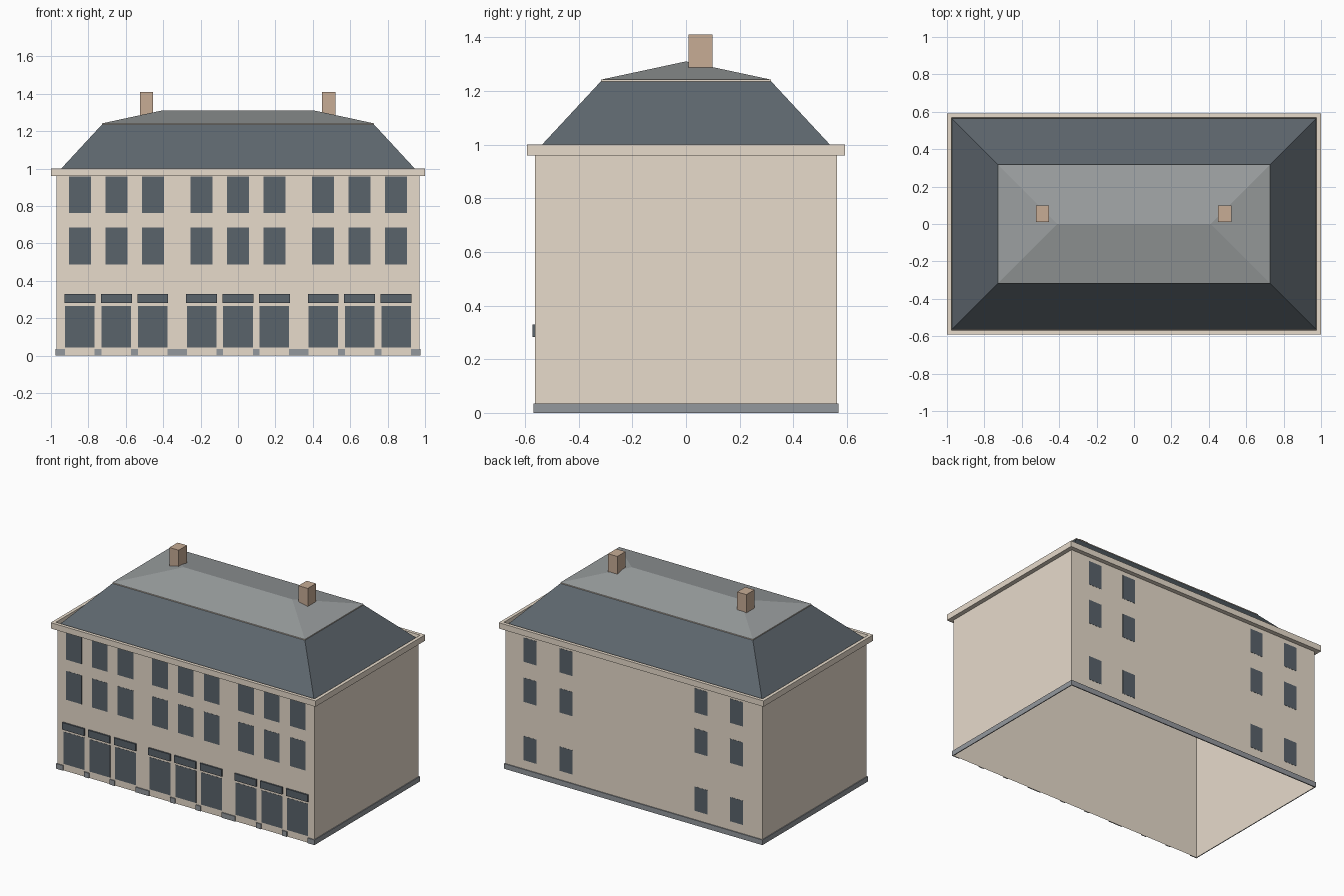
import bpy, bmesh

if "Cube" in bpy.data.objects:
    bpy.data.objects.remove(bpy.data.objects["Cube"])


def material(name, rgb):
    lin = [((c / 255 + 0.055) / 1.055) ** 2.4 for c in rgb]
    m = bpy.data.materials.new(name)
    m.diffuse_color = (*lin, 1)
    m.use_nodes = True
    m.node_tree.nodes["Principled BSDF"].inputs["Base Color"].default_value = m.diffuse_color
    return m


STONE = material("warm stone", (231, 219, 203))
GLASS = material("dark glass", (90, 99, 107))
SLATE = material("blue slate", (94, 103, 110))
ZINC = material("grey zinc", (154, 158, 159))
BASE = material("grey plinth stone", (148, 152, 157))
BRICK = material("chimney brick", (199, 172, 149))


def finish(name, bm, mat):
    bmesh.ops.remove_doubles(bm, verts=bm.verts, dist=1e-5)
    bmesh.ops.recalc_face_normals(bm, faces=bm.faces)
    me = bpy.data.meshes.new(name)
    bm.to_mesh(me)
    bm.free()
    me.materials.append(mat)
    ob = bpy.data.objects.new(name, me)
    bpy.context.collection.objects.link(ob)
    return ob


def add_box(bm, x0, x1, y0, y1, z0, z1):
    vs = bmesh.ops.create_cube(bm, size=1)["verts"]
    for v in vs:
        v.co = (x1 if v.co.x > 0 else x0,
                y1 if v.co.y > 0 else y0,
                z1 if v.co.z > 0 else z0)


def boxes(name, mat, items):
    bm = bmesh.new()
    for b in items:
        add_box(bm, *b)
    return finish(name, bm, mat)


def loft(name, mat, rings, loop=False):
    """Join rectangles (half x, half y, z) into an open shell or a closed loop."""
    bm = bmesh.new()
    vr = [[bm.verts.new((sx * hx, sy * hy, z))
           for sx, sy in ((-1, -1), (1, -1), (1, 1), (-1, 1))]
          for hx, hy, z in rings]
    pairs = list(zip(vr, vr[1:])) + ([(vr[-1], vr[0])] if loop else [])
    for a, b in pairs:
        for i in range(4):
            j = (i + 1) % 4
            bm.faces.new((a[i], a[j], b[j], b[i]))
    return finish(name, bm, mat)


HX, HY = 0.97, 0.562
E = 0.0004  # gap that keeps plates off the wall

# Hollow walls and open cornice forming a gutter
loft("walls", STONE, [(HX, HY, 0), (HX, HY, 0.96)])
loft("cornice", STONE, [(1, 0.592, 0.96), (1, 0.592, 1.0),
                        (0.977, 0.569, 1.0), (HX, HY, 0.96)], loop=True)

# Two-stage roof with a thin trim at the break
loft("mansard_roof", SLATE, [(0.975, 0.566, 0.968), (0.727, 0.317, 1.236)])
loft("roof_trim", STONE, [(0.727, 0.317, 1.236), (0.727, 0.317, 1.242)])
loft("upper_roof", ZINC, [(0.727, 0.317, 1.242), (0.41, 0, 1.31)])

# Chimneys
for side, x in (("left", -0.49), ("right", 0.485)):
    boxes(side + "_chimney", BRICK, [(x - 0.035, x + 0.035, 0.01, 0.098, 1.24, 1.41)])

# Front bays: three groups of three
bays = [g * 0.65 + k * 0.195 for g in (-1, 0, 1) for k in (-1, 0, 1)]
F = (-HY - 0.0015, -HY - E)
boxes("front_windows", GLASS,
      [(x - 0.059, x + 0.059, *F, z0, z1)
       for x in bays for z0, z1 in ((0.488, 0.685), (0.762, 0.959))])
boxes("shopfronts", GLASS, [(x - 0.079, x + 0.079, *F, 0.045, 0.265) for x in bays])
boxes("fascia_panels", GLASS,
      [(x - 0.082, x + 0.082, -HY - 0.011, -HY - E, 0.282, 0.33) for x in bays])

# Back windows
boxes("back_windows", GLASS,
      [(x - 0.049, x + 0.049, HY + E, HY + 0.0015, z, z + 0.165)
       for x in (-0.777, -0.507, 0.513, 0.783) for z in (0.095, 0.493, 0.767)])

# Plinth: continuous on sides and back, broken at the shopfronts
px, py = HX + 0.006, HY + 0.007
plinth = [(-px, -HX - E, -py, py, 0, 0.035), (HX + E, px, -py, py, 0, 0.035),
          (-px, px, HY + E, py, 0, 0.035)]
edges = [-px] + [e for x in bays for e in (x - 0.079, x + 0.079)] + [px]
plinth += [(a, b, -py, -HY - E, 0, 0.035) for a, b in zip(edges[::2], edges[1::2])]
boxes("plinth", BASE, plinth)
